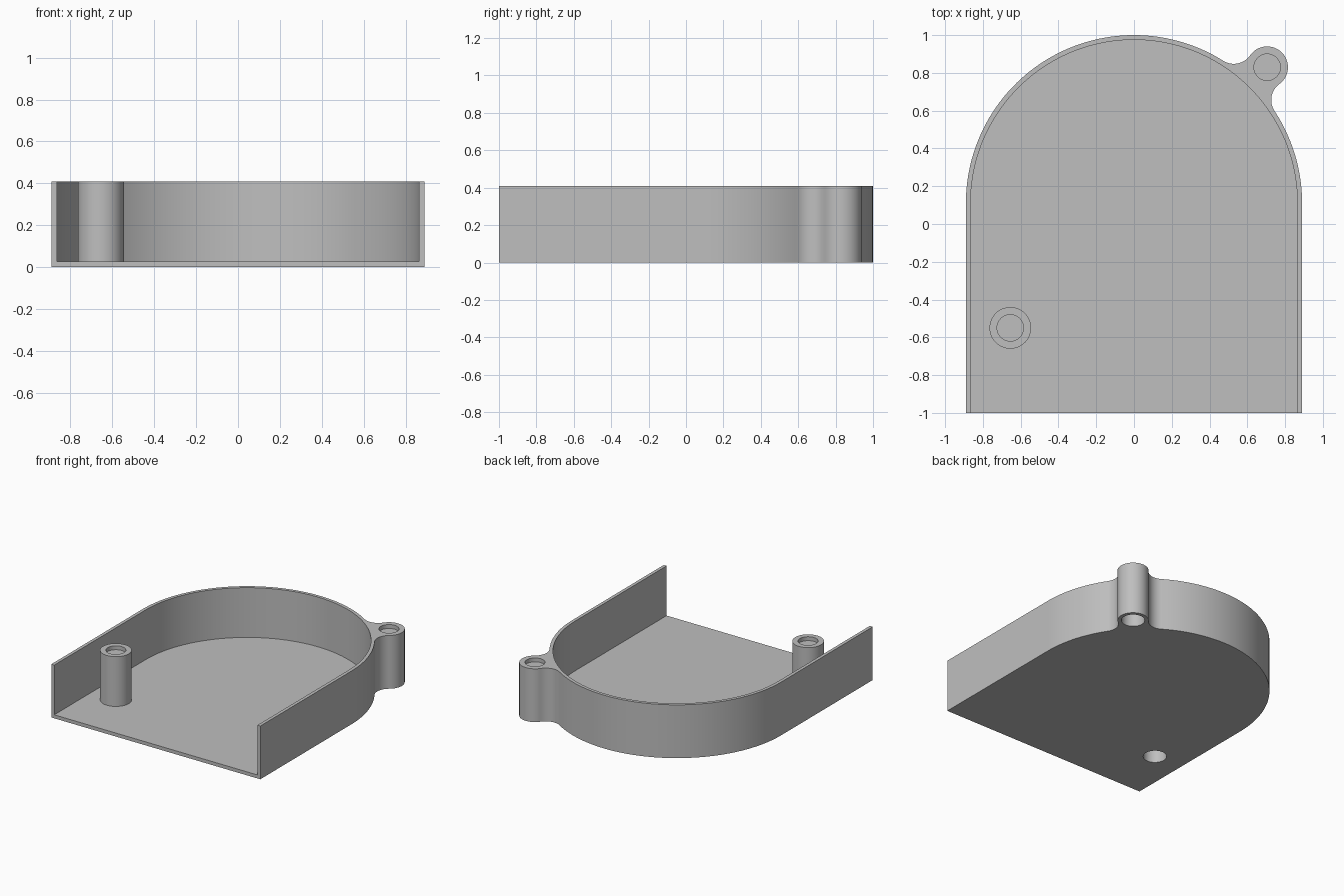
import bpy, bmesh
from math import pi, radians, cos, sin, acos, atan2
from mathutils import Vector

if "Cube" in bpy.data.objects:
    bpy.data.objects.remove(bpy.data.objects["Cube"], do_unlink=True)

HALF, WALL, FLOOR, HEIGHT = 0.89, 0.025, 0.027, 0.41
ARCH = Vector((0, 0.11))
EAR = Vector((0.705, 0.83))
POST = Vector((-0.655, -0.55))
BOSS_R, BORE_R, RECESS_R, FILLET = 0.11, 0.083, 0.07, 0.105

grey = bpy.data.materials.new("plain grey")
grey.use_nodes = True
grey.diffuse_color = (0.52, 0.52, 0.52, 1)
grey.node_tree.nodes["Principled BSDF"].inputs["Base Color"].default_value = grey.diffuse_color


def arc(centre, r, a0, a1, n):
    angles = [a0 + (a1 - a0) * i / n for i in range(n + 1)]
    return [centre + Vector((cos(a), sin(a))) * r for a in angles]


def heading(a, b):
    return atan2(b.y - a.y, b.x - a.x)


def prism(name, outline, z0, z1):
    bm = bmesh.new()
    face = bm.faces.new([bm.verts.new((p.x, p.y, z0)) for p in outline])
    side = bmesh.ops.extrude_face_region(bm, geom=[face])["geom"]
    bmesh.ops.translate(bm, vec=(0, 0, z1 - z0),
                        verts=[v for v in side if isinstance(v, bmesh.types.BMVert)])
    bmesh.ops.recalc_face_normals(bm, faces=bm.faces)
    mesh = bpy.data.meshes.new(name)
    bm.to_mesh(mesh)
    bm.free()
    mesh.materials.append(grey)
    ob = bpy.data.objects.new(name, mesh)
    bpy.context.collection.objects.link(ob)
    return ob


def cylinder(name, centre, r, z0, z1):
    return prism(name, arc(centre, r, 0, 2 * pi, 64)[:-1], z0, z1)


def cut(ob, cutters):
    for c in cutters:
        mod = ob.modifiers.new(c.name, 'BOOLEAN')
        mod.operation, mod.solver, mod.object = 'DIFFERENCE', 'EXACT', c
    bpy.context.view_layer.update()
    graph = bpy.context.evaluated_depsgraph_get()
    mesh = bpy.data.meshes.new_from_object(ob.evaluated_get(graph))
    ob.modifiers.clear()
    ob.data = mesh


def outer_outline():
    # Arched wall with a round ear blended in by two concave fillets
    axis = EAR - ARCH
    d, big, small = axis.length, HALF + FILLET, BOSS_R + FILLET
    mid = heading(ARCH, EAR)
    spread = acos((d * d + big * big - small * small) / (2 * d * big))
    low, high = [ARCH + Vector((cos(a), sin(a))) * big for a in (mid - spread, mid + spread)]
    ear_low, ear_high = heading(EAR, low), heading(EAR, high)
    pts = [Vector((-HALF, -1)), Vector((HALF, -1))]
    pts += arc(ARCH, HALF, 0, mid - spread, 24)

    def fillet(c, a, b):
        sweep = (b - a + pi) % (2 * pi) - pi
        return arc(c, FILLET, a, a + sweep, 16)[1:-1]

    pts += fillet(low, heading(low, ARCH), heading(low, EAR))
    pts += arc(EAR, BOSS_R, ear_low, ear_low + (ear_high - ear_low) % (2 * pi), 40)
    pts += fillet(high, heading(high, EAR), heading(high, ARCH))
    pts += arc(ARCH, HALF, mid + spread, pi, 64)
    return pts


# Tray shell, open at the front
shell = prism("tray_shell", outer_outline(), 0, HEIGHT)
inner = HALF - WALL
cavity = prism("cavity_cutter", [Vector((-inner, -1.2)), Vector((inner, -1.2))]
               + arc(ARCH, inner, 0, pi, 96), FLOOR, 0.6)

# Screw post standing on the floor
post = cylinder("screw_post", POST, BOSS_R, FLOOR, HEIGHT)

# Deep bores from below and shallow recesses from above
bores, recesses = [], []
for label, centre in (("ear", EAR), ("post", POST)):
    bores.append(cylinder(label + "_bore_cutter", centre, BORE_R, -0.1, 0.34))
    recesses.append(cylinder(label + "_recess_cutter", centre, RECESS_R, 0.38, 0.5))

cut(shell, [cavity, bores[0], recesses[0], bores[1]])
cut(post, [bores[1], recesses[1]])
for helper in [cavity] + bores + recesses:
    bpy.data.objects.remove(helper, do_unlink=True)

# Smooth curved walls, sharp rims
bpy.ops.object.select_all(action='DESELECT')
for ob in (shell, post):
    ob.select_set(True)
bpy.context.view_layer.objects.active = shell
bpy.ops.object.shade_smooth_by_angle(angle=radians(30))
